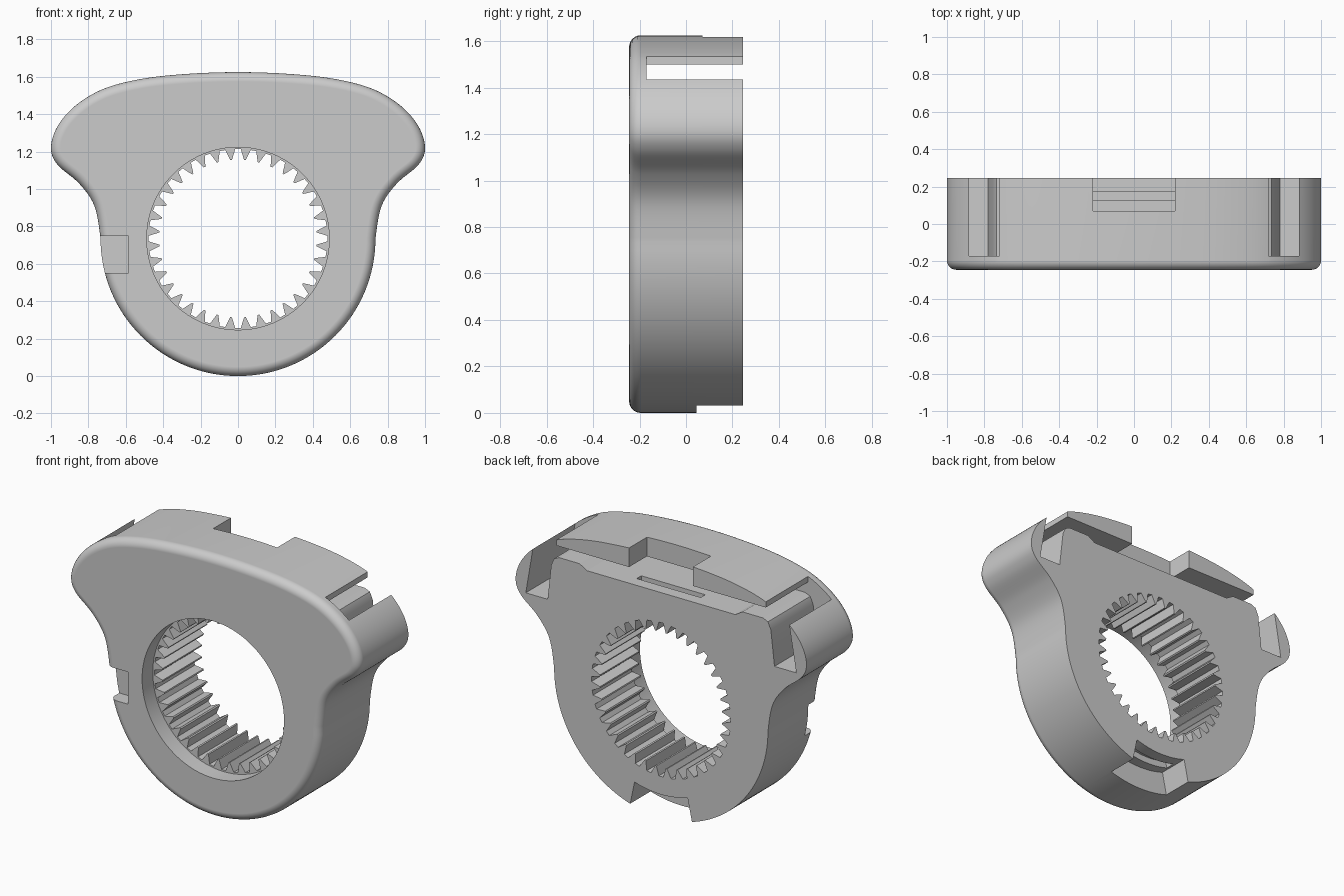
import bpy, bmesh, math
from mathutils import Vector

if "Cube" in bpy.data.objects:
    bpy.data.objects.remove(bpy.data.objects["Cube"])

BACK, FRONT, HUB = 0.245, -0.245, 0.735

grey = bpy.data.materials.new("plain_grey")
grey.use_nodes = True
tone = (0.6, 0.6, 0.6, 1)
grey.diffuse_color = tone
grey.node_tree.nodes["Principled BSDF"].inputs["Base Color"].default_value = tone


def arc(radius, start, end, steps):
    """Points on a circle about the gear centre, angles in degrees."""
    pts = []
    for i in range(steps + 1):
        a = math.radians(start + (end - start) * i / steps)
        pts.append((radius * math.cos(a), HUB + radius * math.sin(a)))
    return pts


def spline(points, steps):
    """Smooth curve through the points."""
    p = [Vector(q) for q in points]
    out = []
    for i in range(1, len(p) - 2):
        a, b, c, d = p[i - 1:i + 3]
        for k in range(steps):
            t = k / steps
            out.append(tuple(0.5 * (2 * b + (c - a) * t + (2 * a - 5 * b + 4 * c - d) * t * t
                                    + (3 * b - a - 3 * c + d) * t ** 3)))
    return out


def loft(name, rings):
    """Solid through a list of (y, xz loop) rings."""
    bm = bmesh.new()
    loops = [[bm.verts.new((x, y, z)) for x, z in loop] for y, loop in rings]
    n = len(loops[0])
    for a, b in zip(loops, loops[1:]):
        for i in range(n):
            bm.faces.new((a[i], a[(i + 1) % n], b[(i + 1) % n], b[i]))
    bm.faces.new(loops[0])
    bm.faces.new(loops[-1])
    bmesh.ops.recalc_face_normals(bm, faces=bm.faces)
    if bm.calc_volume(signed=True) < 0:
        bmesh.ops.reverse_faces(bm, faces=bm.faces)
    mesh = bpy.data.meshes.new(name)
    bm.to_mesh(mesh)
    bm.free()
    mesh.materials.append(grey)
    obj = bpy.data.objects.new(name, mesh)
    bpy.context.collection.objects.link(obj)
    return obj


def prism(name, loop, y0, y1):
    return loft(name, [(y0, loop), (y1, loop)])


def mirrored(half):
    """Close a right-hand half profile with its mirror image."""
    return half + [(-x, z) for x, z in reversed(half) if x > 1e-6]


def inset(loop, d):
    """Move a clockwise loop inward by d."""
    out = []
    for i, p in enumerate(loop):
        t = Vector(loop[(i + 1) % len(loop)]) - Vector(loop[i - 1])
        t.normalize()
        out.append((p[0] + t.y * d, p[1] - t.x * d))
    return out


# Housing: rounded body with two side lobes and a filleted front edge
side = [(-.28, 1.615), (0, 1.625), (.28, 1.615), (.52, 1.588), (.72, 1.535), (.87, 1.445),
        (.965, 1.335), (1, 1.22), (.965, 1.13), (.85, 1.03), (.768, .91), (.735, HUB),
        (.728, .62)]
outline = mirrored(spline(side, 8) + arc(HUB, 0, -90, 32))
R = 0.05
rings = []
for i in range(7):
    a = math.radians(90 * i / 6)
    rings.append((FRONT + R * (1 - math.cos(a)), inset(outline, R * (1 - math.sin(a)))))
rings.append((BACK, outline))
housing = loft("housing", rings)

cutters = []

# Smooth mouth of the bore, then the internal gear teeth
cutters.append(prism("bore_mouth", arc(.488, 0, 360, 96)[:-1], FRONT - .1, -.14))
TEETH = 36
gear = []
for i in range(TEETH):
    for frac, r in ((-.06, .422), (.06, .422), (.2, .45), (.32, .478), (.68, .478), (.8, .45)):
        gear += arc(r, 360 / TEETH * (i + .5 + frac), 0, 1)[:1]
cutters.append(prism("gear_bore", gear, -.15, BACK + .1))

# Strap channel under the top cap, with a pocket down into each lobe
channel = mirrored([(0, 1.50), (.72, 1.50), (.72, 1.7), (.88, 1.7), (.88, 1.445), (.93, 1.15),
                    (.78, 1.15), (.755, 1.37), (.735, 1.415), (.70, 1.43), (.56, 1.43),
                    (.51, 1.40), (0, 1.40)])
cutters.append(prism("strap_channel", channel, -.17, BACK + .1))

# Notch in the top cap
cutters.append(prism("top_notch", [(-.22, 1.45), (.22, 1.45), (.22, 1.7), (-.22, 1.7)],
                     .07, BACK + .1))
cutters.append(prism("top_groove", [(-.22, 1.36), (.22, 1.36), (.22, 1.45), (-.22, 1.45)],
                     .125, .17))

# Curved notch and groove at the bottom
foot = arc(.59, -108, -72, 12) + [(.24, -.1), (-.24, -.1)]
cutters.append(prism("bottom_notch", foot, .045, BACK + .1))
groove = arc(.55, -106, -74, 12) + [(.18, .1), (-.18, .1)]
cutters.append(prism("bottom_groove", groove, .11, .17))

# Shallow notch on the front of the right side
cutters.append(prism("front_notch", [(-.9, .55), (-.585, .55), (-.585, .75), (-.9, .75)],
                     FRONT - .1, -.15))

bpy.context.view_layer.objects.active = housing
housing.select_set(True)
for cutter in cutters:
    cutter.hide_render = True
    mod = housing.modifiers.new(cutter.name, "BOOLEAN")
    mod.operation = "DIFFERENCE"
    mod.solver = "EXACT"
    mod.object = cutter
    bpy.ops.object.modifier_apply(modifier=mod.name)
    bpy.data.objects.remove(cutter)

bpy.ops.object.shade_smooth_by_angle(angle=math.radians(22))
weights = housing.modifiers.new("even_shading", "WEIGHTED_NORMAL")
weights.keep_sharp = True
